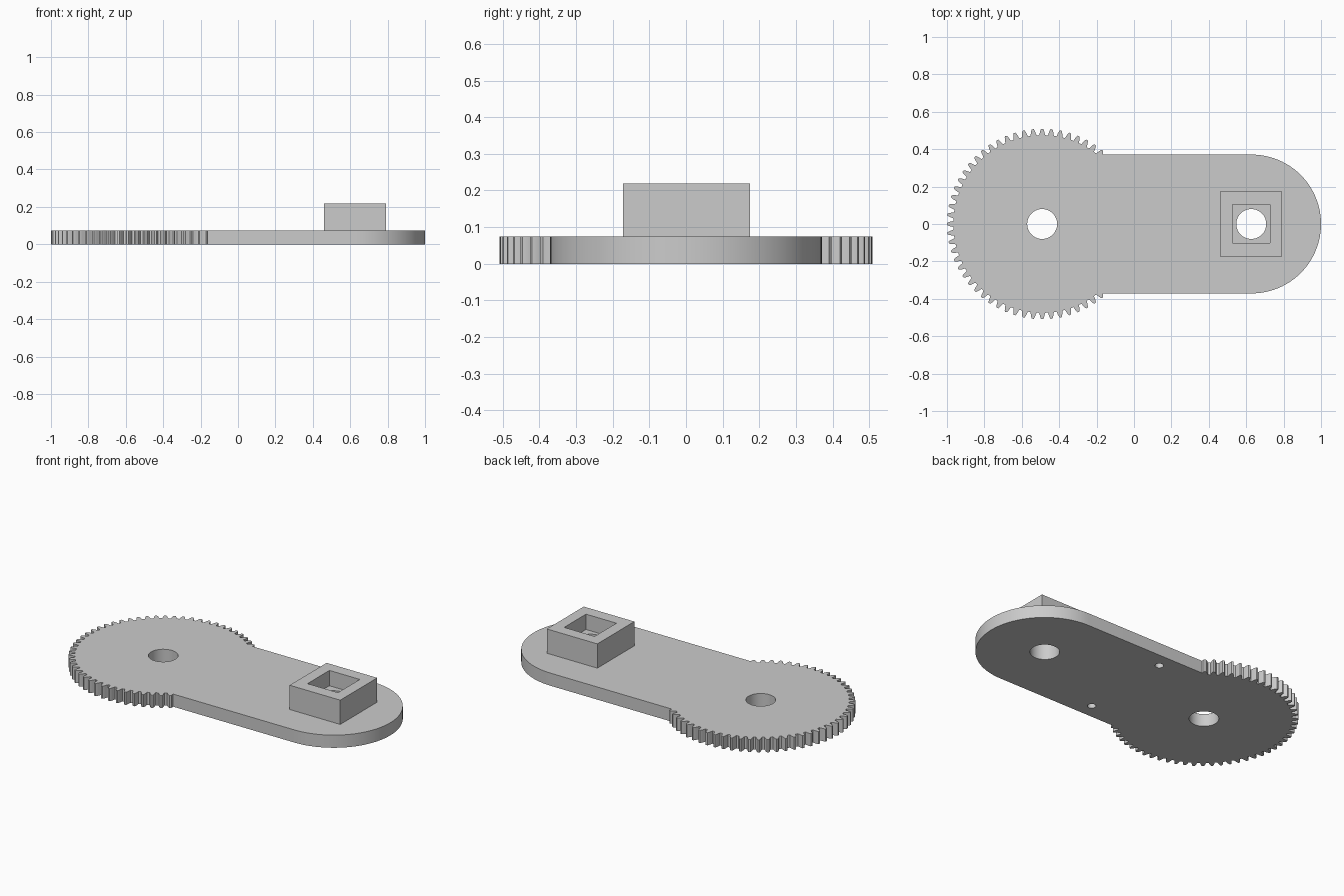
import bpy
import bmesh
from math import sin, cos, pi

if "Cube" in bpy.data.objects:
    bpy.data.objects.remove(bpy.data.objects["Cube"])

GEAR_X, BOSS_X = -0.491, 0.627     # centres of the two shaft holes
THICK, TOP = 0.075, 0.219          # top of plate, top of boss
ARM_R, TEETH = 0.371, 64

grey = bpy.data.materials.new("plain grey")
grey.use_nodes = True
colour = (0.6, 0.6, 0.6, 1)
grey.diffuse_color = colour
grey.node_tree.nodes["Principled BSDF"].inputs["Base Color"].default_value = colour


def prism(name, outline, z0, z1):
    """Extrude a closed counter-clockwise outline from z0 to z1."""
    bm = bmesh.new()
    face = bm.faces.new([bm.verts.new((x, y, z0)) for x, y in outline])
    new = bmesh.ops.extrude_face_region(bm, geom=[face])["geom"]
    bmesh.ops.translate(bm, vec=(0, 0, z1 - z0),
                        verts=[v for v in new if isinstance(v, bmesh.types.BMVert)])
    bmesh.ops.recalc_face_normals(bm, faces=bm.faces)
    mesh = bpy.data.meshes.new(name)
    bm.to_mesh(mesh)
    bm.free()
    mesh.materials.append(grey)
    obj = bpy.data.objects.new(name, mesh)
    bpy.context.collection.objects.link(obj)
    return obj


def arc(cx, cy, r, a0, a1, n):
    return [(cx + r * cos(a0 + (a1 - a0) * i / n), cy + r * sin(a0 + (a1 - a0) * i / n))
            for i in range(n + 1)]


def circle(cx, cy, r, n=64):
    return arc(cx, cy, r, 0, 2 * pi, n)[:-1]


def rect(cx, cy, w, d):
    return [(cx + sx * w / 2, cy + sy * d / 2)
            for sx, sy in ((-1, -1), (1, -1), (1, 1), (-1, 1))]


def cut(obj, cutters):
    """Subtract each cutter and apply the result."""
    bpy.context.view_layer.objects.active = obj
    for cutter in cutters:
        cutter.hide_render = True
        mod = obj.modifiers.new("cut", "BOOLEAN")
        mod.operation, mod.solver, mod.object = "DIFFERENCE", "EXACT", cutter
        bpy.ops.object.modifier_apply(modifier=mod.name)


# Toothed rim: half a tooth profile (radius, offset in tooth pitches), mirrored
half = [(0.475, 0.36), (0.480, 0.31), (0.492, 0.25), (0.503, 0.17), (0.509, 0.10)]
profile = [(r, -a) for r, a in half] + [(r, a) for r, a in reversed(half)]
rim = []
for tooth in range(TEETH):
    for r, a in profile:
        angle = (tooth + a) * 2 * pi / TEETH
        x, y = GEAR_X + r * cos(angle), r * sin(angle)
        if x < GEAR_X or abs(y) > ARM_R + 0.002:
            rim.append((x, y))

# Plate: rounded arm end joined to the toothed rim
joint = -0.166
outline = (arc(BOSS_X + 0.002, 0, ARM_R, -pi / 2, pi / 2, 48)
           + [(joint, ARM_R)] + rim + [(joint, -ARM_R)])
plate = prism("gear_arm_plate", outline, 0, THICK)

# Square boss with a square socket
boss = prism("square_boss", rect(BOSS_X - 0.001, 0.001, 0.332, 0.347), THICK, TOP)

# Cutters
gear_hole = prism("gear_hole_cutter", circle(GEAR_X, 0, 0.08), -0.1, 0.3)
boss_hole = prism("boss_hole_cutter", circle(BOSS_X, 0, 0.08), -0.1, 0.3)
socket = prism("socket_cutter", rect(BOSS_X, 0.002, 0.2, 0.205), 0.128, 0.3)
pins = [prism("pin_hole_cutter", circle(0.06, s * 0.283, 0.023, 32), -0.1, 0.05)
        for s in (-1, 1)]

cut(plate, [gear_hole, boss_hole] + pins)
cut(boss, [socket, boss_hole])
for helper in [gear_hole, boss_hole, socket] + pins:
    bpy.data.objects.remove(helper)

# Smooth the round walls, keep the corners crisp
for obj in (plate, boss):
    bpy.ops.object.select_all(action="DESELECT")
    obj.select_set(True)
    bpy.context.view_layer.objects.active = obj
    bpy.ops.object.shade_smooth_by_angle(angle=pi / 9)
